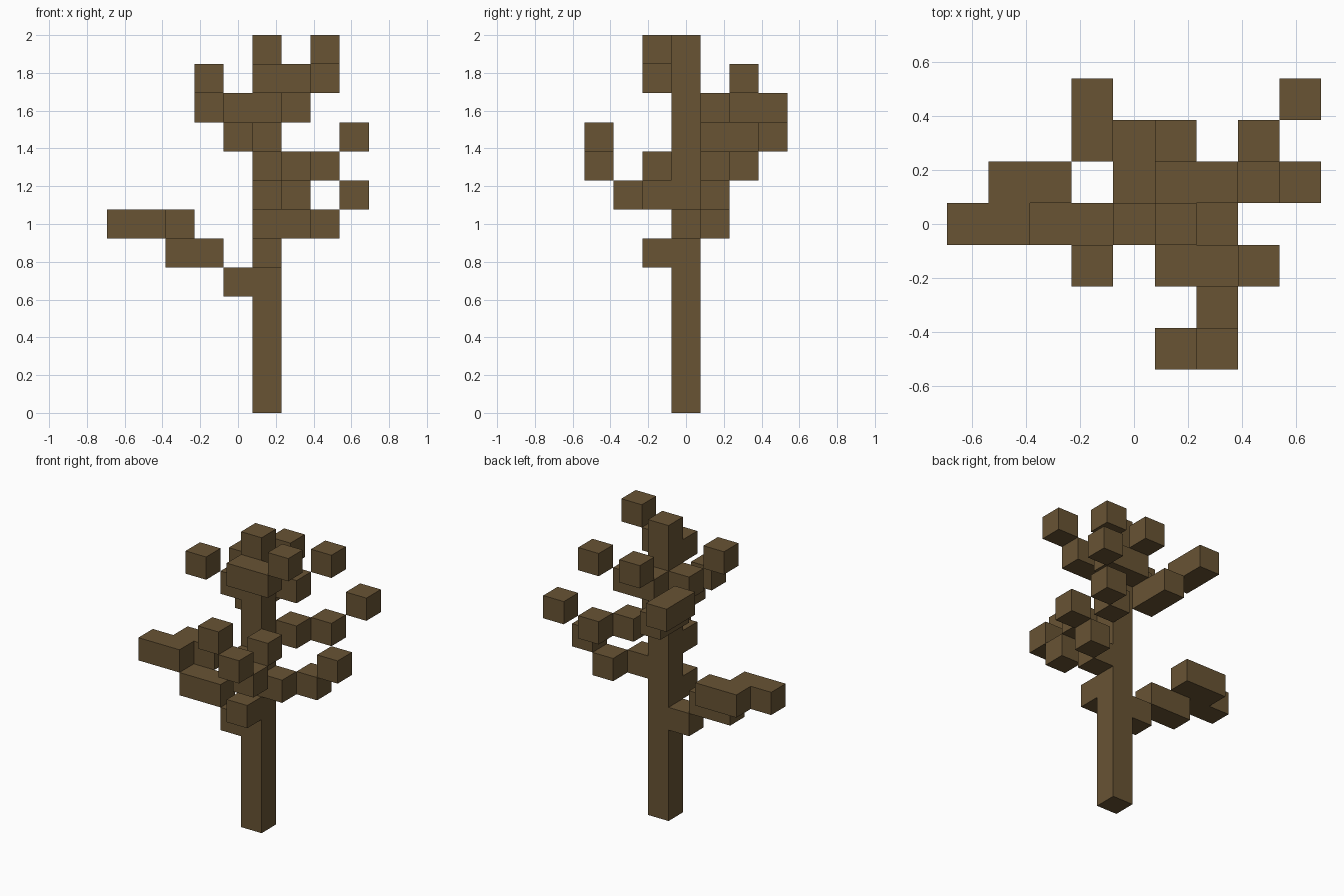
import bpy
import bmesh
from mathutils import Vector

default = bpy.data.objects.get("Cube")
if default:
    bpy.data.objects.remove(default, do_unlink=True)

UNIT = 2 / 13  # the tree is thirteen blocks tall

bark = bpy.data.materials.new("bark_brown")
bark.use_nodes = True
colour = (0.138, 0.087, 0.034, 1)
bark.diffuse_color = colour
shader = next(n for n in bark.node_tree.nodes if n.type == "BSDF_PRINCIPLED")
shader.inputs["Base Color"].default_value = colour
shader.inputs["Roughness"].default_value = 0.9

# Compass steps used to grow each limb block by block
STEP = {
    "E": Vector((1, 0, 0)), "W": Vector((-1, 0, 0)),
    "N": Vector((0, 1, 0)), "S": Vector((0, -1, 0)),
    "U": Vector((0, 0, 1)), "D": Vector((0, 0, -1)),
}

# Each limb: first block, then the moves to every following block
LIMBS = {
    "trunk": ((1, 0, 0), ["U"] * 12),
    "low_right_branch": ((0, 0, 4), ["WU", "W", "NU", "W", "S", "W"]),
    "front_stub": ((1, -1, 5), []),
    "low_left_branch": ((2, 0, 6), ["NE", "EU"]),
    "front_branch": ((1, -1, 7), ["ES", "SU", "WU"]),
    "front_twig": ((2, -1, 8), []),
    "back_left_branch": ((2, 1, 8), ["NE", "NEU"]),
    "back_right_branch": ((0, 1, 9), ["N", "WU", "N"]),
    "upper_right_branch": ((0, 0, 10), ["WSU"]),
    "upper_back_branch": ((1, 1, 10), ["NU"]),
    "upper_back_twig": ((2, 1, 10), ["NEU"]),
    "upper_front_branch": ((1, -1, 11), ["E", "EU"]),
}


def grow(start, moves):
    """Return the grid cells visited by a limb."""
    cell = Vector(start)
    cells = [cell.copy()]
    for move in moves:
        for letter in move:
            cell = cell + STEP[letter]
        cells.append(cell.copy())
    return cells


def key(cell):
    return tuple(round(c) for c in cell)


def build_limb(name, cells, filled):
    """Skin the cells with outside faces only and merge flat neighbours."""
    bm = bmesh.new()
    for cell in cells:
        centre = cell + Vector((0, 0, 0.5))
        for normal in STEP.values():
            if key(cell + normal) in filled:
                continue
            side = Vector((normal.y, normal.z, normal.x))
            up = normal.cross(side)
            corners = [side + up, up - side, -side - up, side - up]
            bm.faces.new([bm.verts.new((centre + (normal + c) / 2) * UNIT)
                          for c in corners])
    bmesh.ops.remove_doubles(bm, verts=bm.verts, dist=UNIT / 100)
    bmesh.ops.dissolve_limit(bm, angle_limit=0.01, verts=bm.verts, edges=bm.edges)
    mesh = bpy.data.meshes.new(name)
    bm.to_mesh(mesh)
    bm.free()
    mesh.materials.append(bark)
    bpy.context.collection.objects.link(bpy.data.objects.new(name, mesh))


limbs = {name: grow(*plan) for name, plan in LIMBS.items()}
filled = {key(cell) for cells in limbs.values() for cell in cells}
for name, cells in limbs.items():
    build_limb(name, cells, filled)
